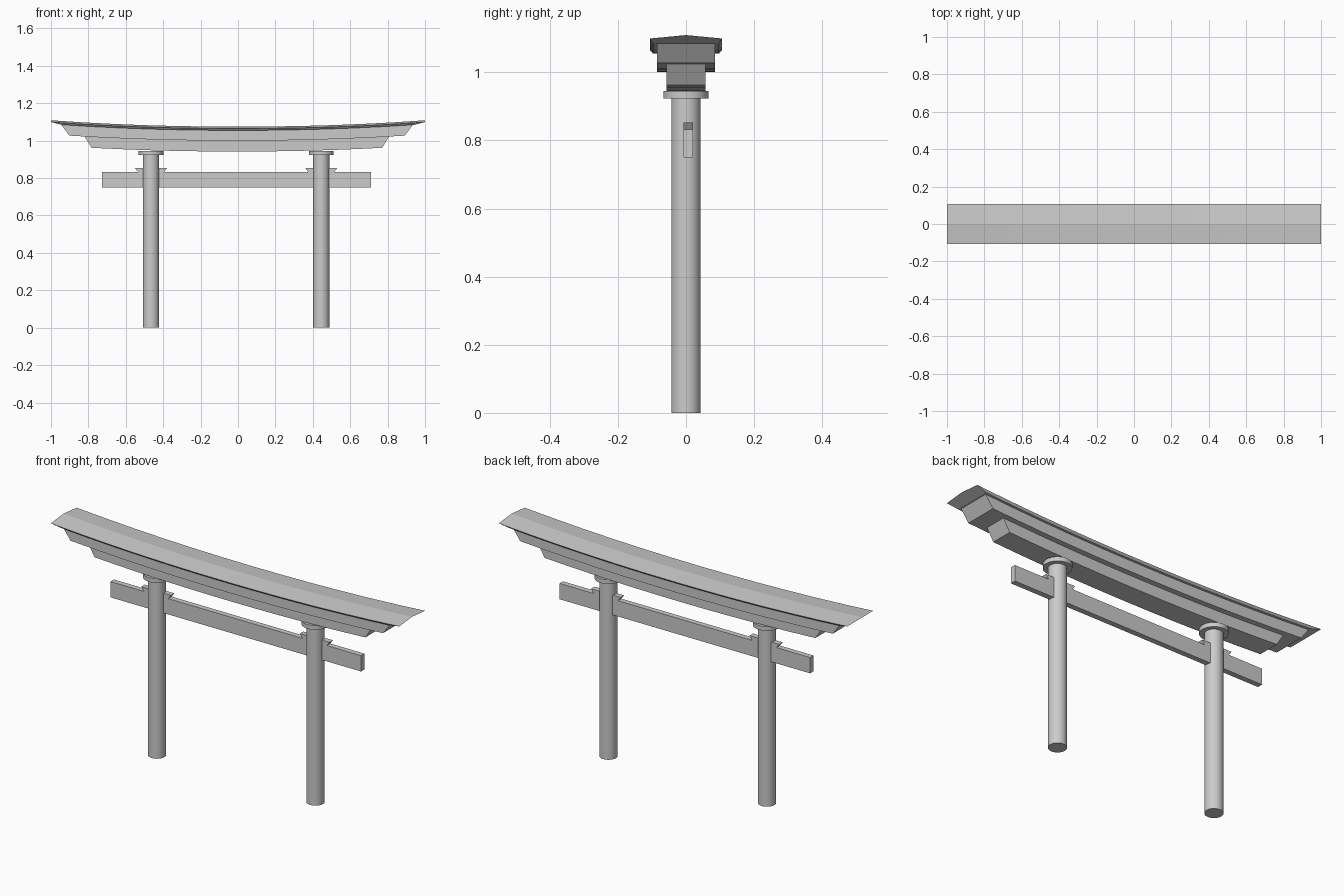
import bpy, bmesh

if "Cube" in bpy.data.objects:
    bpy.data.objects.remove(bpy.data.objects["Cube"])

SEGS = 12
PILLAR_X = (-0.465, 0.445)


def make_object(name, bm):
    bmesh.ops.recalc_face_normals(bm, faces=bm.faces)
    mesh = bpy.data.meshes.new(name)
    bm.to_mesh(mesh)
    bm.free()
    obj = bpy.data.objects.new(name, mesh)
    bpy.context.collection.objects.link(obj)
    return obj


def rise(x):
    return 0.034 * abs(x) ** 2.1


def curved_beam(name, section, offset=0.0):
    """Sweep a section of (y, z, half length) points along the upward curve."""
    bm = bmesh.new()
    rings = []
    for i in range(SEGS + 1):
        t = 2 * i / SEGS - 1
        rings.append([bm.verts.new((t * half + offset, y, z + rise(t * half)))
                      for y, z, half in section])
    n = len(section)
    for a, b in zip(rings, rings[1:]):
        for j in range(n):
            k = (j + 1) % n
            bm.faces.new((a[j], a[k], b[k], b[j]))
    bm.faces.new(rings[0])
    bm.faces.new(rings[-1])
    return make_object(name, bm)


def extruded(name, outline, y0, y1):
    """Extrude an x-z outline between two y positions."""
    bm = bmesh.new()
    face = bm.faces.new([bm.verts.new((x, y0, z)) for x, z in outline])
    ext = bmesh.ops.extrude_face_region(bm, geom=[face])
    verts = [v for v in ext["geom"] if isinstance(v, bmesh.types.BMVert)]
    bmesh.ops.translate(bm, verts=verts, vec=(0, y1 - y0, 0))
    return make_object(name, bm)


def cylinder(name, x, radius, z0, z1):
    bpy.ops.mesh.primitive_cylinder_add(vertices=32, radius=radius, depth=z1 - z0,
                                        location=(x, 0, (z0 + z1) / 2))
    obj = bpy.context.object
    obj.name = name
    bpy.ops.object.shade_smooth_by_angle()
    return obj


# Pillars, collars and wedges
for side, x in zip(("left", "right"), PILLAR_X):
    cylinder(side + "_pillar", x, 0.043, 0, 0.93)
    cylinder(side + "_collar", x, 0.066, 0.923, 0.945)
    extruded(side + "_wedge", [(x - 0.068, 0.83), (x + 0.068, 0.83),
                               (x + 0.085, 0.853), (x - 0.085, 0.853)], -0.007, 0.021)

# Straight tie beam
extruded("tie_beam", [(-0.727, 0.75), (0.711, 0.75), (0.711, 0.832), (-0.727, 0.832)],
         -0.007, 0.021)

# Curved lintels with slanted ends
curved_beam("lower_lintel", [(-0.057, 0.942, 0.777), (0.057, 0.942, 0.777),
                             (0.057, 1.002, 0.815), (-0.057, 1.002, 0.815)], -0.006)
curved_beam("upper_lintel", [(-0.085, 1.000, 0.897), (0.085, 1.000, 0.897),
                             (0.085, 1.058, 0.942), (-0.085, 1.058, 0.942)], -0.005)

# Ridged roof cap
curved_beam("roof_cap", [(-0.097, 1.055, 0.945), (0.097, 1.055, 0.945),
                         (0.106, 1.065, 1.0), (0, 1.075, 1.0), (-0.106, 1.065, 1.0)])
